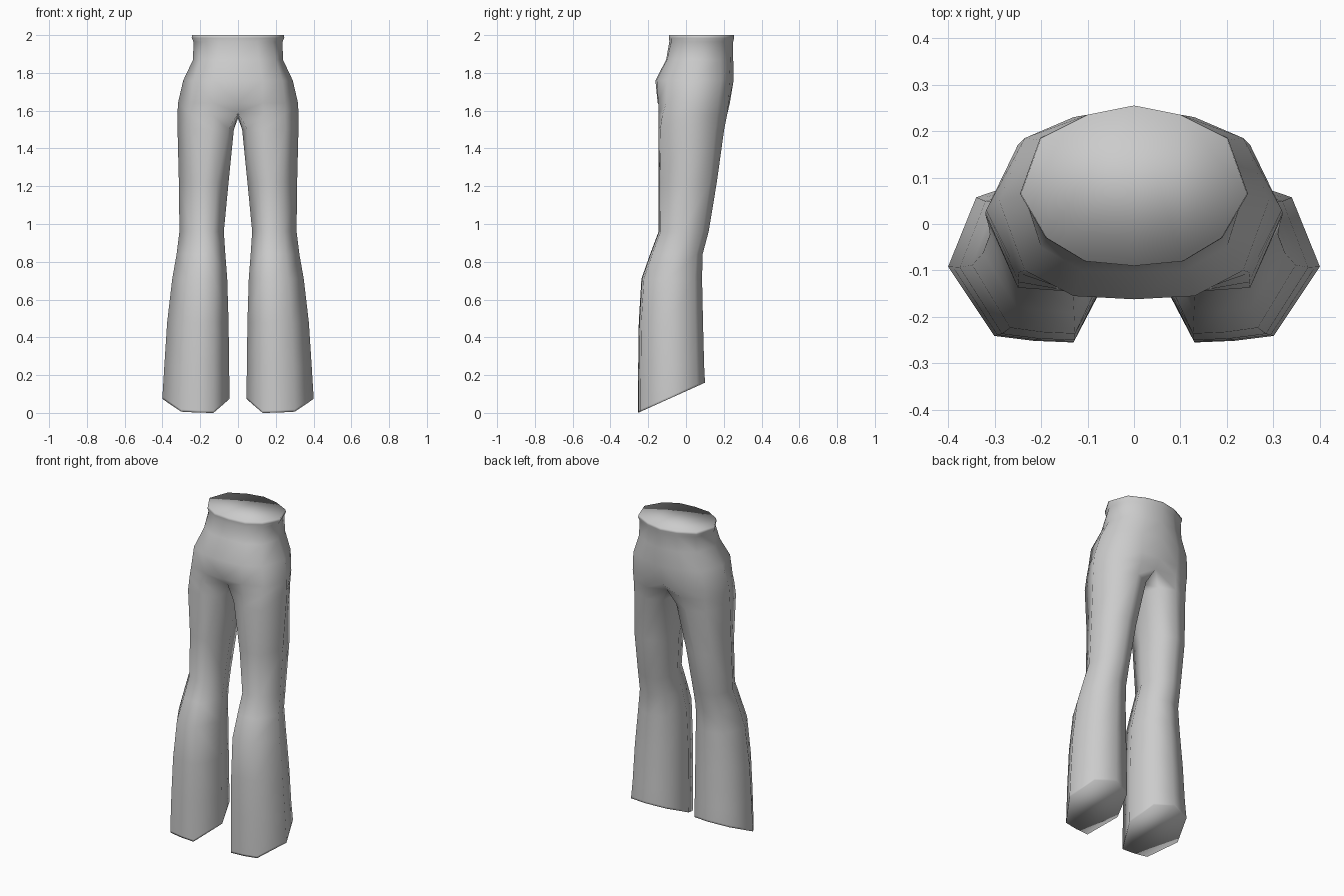
import bpy
import bmesh

if "Cube" in bpy.data.objects:
    bpy.data.objects.remove(bpy.data.objects["Cube"])

# Half cross-sections run from the centre of one side, round the hip, to the centre of the other
WAIST = [(0, .255), (.1, .235), (.2, .185), (.243, .065), (.188, -.03), (.105, -.08), (0, -.09)]
RIM = [(x * 1.01, y) for x, y in WAIST]
BODY = [
    (2.0, WAIST),
    (1.985, RIM),
    (1.965, [(x * .97, y * .98) for x, y in WAIST]),
    (1.87, [(0, .25), (.1, .235), (.2, .18), (.238, .06), (.2, -.05), (.11, -.1), (0, -.105)]),
    (1.76, [(0, .252), (.13, .23), (.235, .185), (.29, .05), (.235, -.1), (.13, -.155), (0, -.162)]),
    (1.64, [(0, .232), (.13, .225), (.25, .17), (.318, .03), (.25, -.105), (.13, -.147), (0, -.15)]),
]
# Closed leg ring at the crotch, the last point joining both legs
CROTCH = [(0, .19, 1.59), (.125, .218, 1.58), (.247, .165, 1.58), (.32, .025, 1.58),
          (.248, -.125, 1.58), (.135, -.145, 1.58), (0, -.105, 1.59), (0, .05, 1.56)]
THIGH = [(.045, .16, 1.5), (.14, .202, 1.5), (.25, .155, 1.5), (.32, .02, 1.5),
         (.25, -.137, 1.5), (.14, -.145, 1.5), (.05, -.115, 1.5), (.022, .03, 1.5)]
# Eight-sided leg outline in a unit box, and its box at each height: z, x0, x1, y0, y1
LEG = [(.15, .88), (.48, 1), (.83, .88), (1, .46), (.72, .04), (.48, .01), (.24, 0), (0, .46)]
LEG_BOXES = [(1.22, .05, .313, -.145, .163), (.96, .075, .31, -.145, .12),
             (.84, .067, .325, -.19, .088), (.71, .057, .348, -.236, .085),
             (.48, .05, .375, -.25, .09), (.25, .047, .39, -.253, .096)]


def leg_ring(z, x0, x1, y0, y1):
    return [(x0 + u * (x1 - x0), y0 + v * (y1 - y0), z) for u, v in LEG]


def slanted(ring, lift):
    # hem rises from the long side to the short side
    return [(x, y, lift + (y + .255) * .45) for x, y, z in ring]


bm = bmesh.new()


def add_ring(points):
    return [bm.verts.new(p) for p in points]


def bridge(a, b, closed):
    n = len(a)
    for i in range(n if closed else n - 1):
        j = (i + 1) % n
        bm.faces.new((a[i], a[j], b[j], b[i]))


# Waist and hips
body = [add_ring([(x, y, z) for x, y in ring]) for z, ring in BODY]
crotch = add_ring(CROTCH)
for a, b in zip(body, body[1:] + [crotch[:7]]):
    bridge(a, b, False)
bm.faces.new(list(reversed(body[0])))

# Flared leg with slanted hem
hem = leg_ring(0, .045, .4, -.255, .1)
legs = [crotch, add_ring(THIGH)] + [add_ring(leg_ring(*box)) for box in LEG_BOXES]
legs += [add_ring(slanted(hem, .012)), add_ring(slanted(hem, 0))]
for a, b in zip(legs, legs[1:]):
    bridge(a, b, True)
bm.faces.new(legs[-1])

for f in bm.faces:
    f.smooth = True
mesh = bpy.data.meshes.new("trousers")
bm.to_mesh(mesh)
bm.free()
trousers = bpy.data.objects.new("trousers", mesh)
bpy.context.collection.objects.link(trousers)

# Second half
mirror = trousers.modifiers.new("mirror", 'MIRROR')
mirror.use_clip = True
mirror.merge_threshold = .001

# Plain grey cloth
cloth = bpy.data.materials.new("grey cloth")
cloth.diffuse_color = (.6, .6, .6, 1)
cloth.use_nodes = True
cloth.node_tree.nodes["Principled BSDF"].inputs["Base Color"].default_value = cloth.diffuse_color
mesh.materials.append(cloth)
